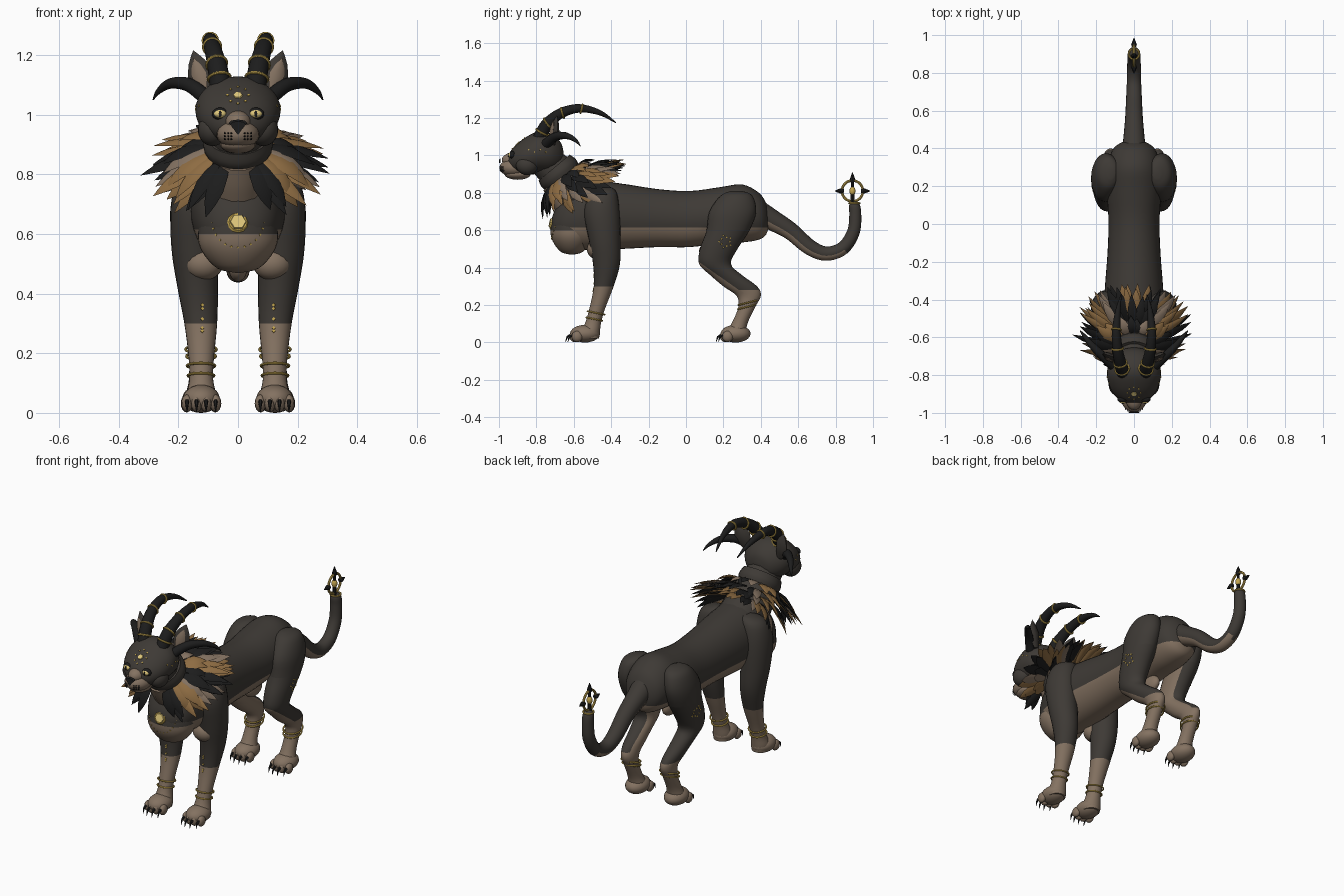
import bpy, bmesh, math, random
from mathutils import Vector as V
from mathutils.bvhtree import BVHTree

if "Cube" in bpy.data.objects:
    bpy.data.objects.remove(bpy.data.objects["Cube"])

random.seed(4)
COL = {"dark_fur": (.048, .042, .036), "tan_fur": (.23, .168, .12), "ochre": (.27, .15, .055),
       "black_horn": (.012, .012, .012), "gold": (.55, .38, .08), "pale_gold": (.75, .58, .2)}
MAT = {}
for n, c in COL.items():
    MAT[n] = bpy.data.materials.new(n)
    MAT[n].diffuse_color = (*c, 1)


def finish(name, bm, mats, planes=(), rule=None):
    """Turn a bmesh into an object; cut along planes, then colour faces by a rule."""
    for co, no in planes:
        bmesh.ops.bisect_plane(bm, geom=bm.verts[:] + bm.edges[:] + bm.faces[:], plane_co=co, plane_no=no)
    bmesh.ops.recalc_face_normals(bm, faces=bm.faces[:])
    for f in bm.faces:
        f.smooth = True
        if rule:
            f.material_index = int(rule(f.calc_center_median(), f.normal))
    me = bpy.data.meshes.new(name)
    bm.to_mesh(me)
    bm.free()
    for m in mats:
        me.materials.append(MAT[m])
    ob = bpy.data.objects.new(name, me)
    bpy.context.collection.objects.link(ob)
    return ob


def spline(rows, sub):
    """Catmull-Rom interpolation of number rows."""
    out = []
    for i in range(len(rows) - 1):
        p = [rows[max(0, min(len(rows) - 1, i + k))] for k in (-1, 0, 1, 2)]
        for j in range(sub):
            t = j / sub
            out.append([.5 * (2 * b + (c - a) * t + (2 * a - 5 * b + 4 * c - d) * t * t
                              + (3 * b - a - 3 * c + d) * t ** 3) for a, b, c, d in zip(*p)])
    return out + [list(rows[-1])]


def skin(name, rings, seg, mats, **kw):
    """Surface through elliptical rings given as (centre, u, v)."""
    bm = bmesh.new()
    loops = [[bm.verts.new(c + u * math.cos(k * math.tau / seg) + v * math.sin(k * math.tau / seg))
              for k in range(seg)] for c, u, v in rings]
    for a, b in zip(loops, loops[1:]):
        for k in range(seg):
            bm.faces.new((a[k], a[k - 1], b[k - 1], b[k]))
    bm.faces.new(loops[0])
    bm.faces.new(loops[-1][::-1])
    return finish(name, bm, mats, **kw)


def tube(name, pts, mats, ref=(1, 0, 0), seg=14, sub=5, **kw):
    """Tapered tube along rows of (x, y, z, radius)."""
    rows = spline(pts, sub)
    rings = []
    for i, r in enumerate(rows):
        d = V(rows[min(i + 1, len(rows) - 1)][:3]) - V(rows[max(i - 1, 0)][:3])
        u = V(ref) - d * (V(ref).dot(d) / d.length_squared)
        u.normalize()
        rings.append((V(r[:3]), u * r[3], u.cross(d.normalized()) * r[3]))
    return skin(name, rings, seg, mats, **kw)


def blob(name, co, r, mat, seg=20):
    bm = bmesh.new()
    bmesh.ops.create_uvsphere(bm, u_segments=seg, v_segments=seg * 2 // 3, radius=1)
    for v in bm.verts:
        v.co = V(co) + V(a * b for a, b in zip(v.co, r))
    return finish(name, bm, [mat])


def leaf(name, root, tip, n, w, th, mat, bend=0.0):
    d = V(tip) - V(root)
    side = d.cross(V(n)).normalized()
    n = side.cross(d).normalized()
    rings = [(V(root) + d * t + n * bend * math.sin(math.pi * t), side * w * k, n * th * k)
             for t, k in ((0, .45), (.25, .85), (.5, 1), (.75, .66), (.9, .3), (1, .02))]
    return skin(name, rings, 6, [mat])


def torus(name, co, R, r, axis, mat="gold"):
    rot = V(axis).to_track_quat('Z', 'Y').to_euler()
    bpy.ops.mesh.primitive_torus_add(location=co, rotation=rot, major_radius=R, minor_radius=r,
                                     major_segments=28, minor_segments=8)
    bpy.context.object.name = name
    bpy.context.object.data.materials.append(MAT[mat])


def plate(name, target, start, direction, r, mat="gold", sides=6, depth=.006):
    """Small flat plate laid on the surface hit from a start point."""
    me = target.data
    tree = BVHTree.FromPolygons([v.co for v in me.vertices], [p.vertices[:] for p in me.polygons])
    hit, no, *_ = tree.ray_cast(V(start), V(direction))
    if hit is None:
        return
    q = no.to_track_quat('Z', 'Y')
    u, v = q @ V((r, 0, 0)), q @ V((0, r, 0))
    skin(name, [(hit - no * .003, u, v), (hit + no * depth * .5, u * .85, v * .85)], sides, [mat])


X, Y, Z = V((1, 0, 0)), V((0, 1, 0)), V((0, 0, 1))

# Torso: rows of y, z, half width, half height
torso = [(-.72, .63, .02, .02), (-.70, .63, .08, .08), (-.64, .65, .13, .15), (-.52, .68, .16, .185),
         (-.35, .675, .155, .175), (-.15, .665, .14, .155), (.02, .66, .135, .15), (.18, .68, .145, .15),
         (.3, .69, .14, .155), (.39, .675, .115, .125), (.43, .66, .07, .08), (.445, .66, .02, .02)]
body = skin("torso", [(V((0, y, z)), X * a, Z * b) for y, z, a, b in spline(torso, 4)], 36,
            ["dark_fur", "tan_fur"], planes=[((0, 0, .615), Z)], rule=lambda c, n: c.z < .615)
chest = skin("chest", [(V((0, -.61, z)), X * r, Y * r * .85) for z, r in
                       spline([(.47, .01), (.485, .07), (.54, .12), (.6, .135), (.68, .115), (.75, .07), (.78, .02)], 4)],
             32, ["dark_fur", "tan_fur"], planes=[((0, 0, .6), Z)], rule=lambda c, n: c.z < .6)
blob("belly_tuft", (0, .14, .49), (.032, .07, .05), "tan_fur")

# Neck and collar
tube("neck", [(0, -.48, .74, .13), (0, -.6, .83, .125), (0, -.7, .92, .1), (0, -.78, 1.0, .09)], ["dark_fur"])
tube("throat", [(0, -.6, .72, .09), (0, -.655, .8, .09), (0, -.7, .86, .08)], ["tan_fur"])
tube("collar", [(0, -.655, .875, .108), (0, -.68, .905, .118), (0, -.705, .935, .108)], ["dark_fur"], seg=24)

# Head: rows of y, z, half width, half height
skull = [(-.655, 1.0, .02, .02), (-.67, 1.0, .075, .07), (-.72, 1.01, .125, .105), (-.79, 1.015, .143, .113),
         (-.86, .995, .13, .1), (-.91, .98, .1, .075), (-.94, .97, .06, .05), (-.955, .965, .02, .02)]
head = skin("head", [(V((0, y, z)), X * a, Z * b) for y, z, a, b in spline(skull, 4)], 32, ["dark_fur"])
blob("muzzle", (0, -.915, .935), (.072, .082, .05), "tan_fur")
blob("nose_bridge", (0, -.925, .975), (.045, .06, .04), "tan_fur")
blob("chin", (0, -.9, .9), (.06, .07, .03), "tan_fur")
skin("nose", [(V((0, -.993, .972)), X * .032, Z * .012), (V((0, -1.0, .968)), X * .026, Z * .01),
              (V((0, -1.0, .938)), X * .004, Z * .004)], 8, ["black_horn"])
plate("forehead_gem", head, (0, -1.2, 1.065), Y, .017, "pale_gold")
for k in range(8):
    a = k * math.tau / 8
    plate("forehead_dot", head, (.035 * math.cos(a), -1.2, 1.065 + .028 * math.sin(a)), Y, .005)

for s in (1, -1):
    # Face details
    blob("cheek", (s * .085, -.85, .95), (.05, .06, .055), "dark_fur")
    blob("eye_rim", (s * .06, -.928, 1.003), (.028, .018, .021), "black_horn")
    blob("eye", (s * .06, -.936, 1.003), (.021, .015, .014), "pale_gold")
    blob("pupil", (s * .06, -.949, 1.003), (.005, .004, .011), "black_horn", 10)
    for i in range(9):
        blob("whisker_spot", (s * (.022 + .011 * (i % 3)), -.99 + .006 * (i % 3), .918 + .01 * (i // 3)),
             (.0035, .008, .0035), "black_horn", 6)
    leaf("ear", (s * .105, -.71, 1.06), (s * .15, -.69, 1.215), (s * .3, -1, 0), .045, .02, "dark_fur")
    leaf("inner_ear", (s * .115, -.728, 1.08), (s * .148, -.708, 1.19), (s * .3, -1, 0), .026, .008, "tan_fur")

    # Large horns with gold bands, and the side horns
    horn = [(s * .058, -.785, 1.09, .036), (s * .07, -.745, 1.165, .033), (s * .086, -.67, 1.225, .028),
            (s * .094, -.57, 1.252, .023), (s * .085, -.46, 1.228, .014), (s * .068, -.375, 1.175, .003)]
    tube("horn", horn, ["black_horn"])
    for i in (0, 1, 2, 3):
        a, b = V(horn[i][:3]), V(horn[i + 1][:3])
        t = .45 if i == 0 else .1
        torus("horn_band", a.lerp(b, t), horn[i][3] + .001, .005, b - a)
    tube("side_horn", [(s * .11, -.75, 1.06, .027), (s * .165, -.7, 1.1, .024), (s * .225, -.64, 1.105, .018),
                       (s * .265, -.59, 1.08, .01), (s * .285, -.565, 1.05, .002)], ["black_horn"], ref=(0, 1, 0), seg=10)

    # Mane: rows of side reach, y, y swing, z, z swing, last angle
    for L, (rx, y0, yc, z0, zc, end) in enumerate([(.25, -.63, .14, .81, .16, 152), (.315, -.57, .19, .81, .16, 150),
                                                  (.29, -.5, .17, .8, .18, 135), (.24, -.42, .11, .79, .18, 112)]):
        for i in range(11):
            a = math.radians(6 + (end - 6) * i / 10 + random.uniform(-4, 4))
            k = random.uniform(.9, 1.06)
            radial = V((s * math.sin(a), .8 * math.cos(a), .58 * math.cos(a)))
            root = V((0, -.665 + .035 * L, .885 - .015 * L)) + radial * .1
            tip = V((s * rx * math.sin(a) * k, y0 + yc * math.cos(a) * k, z0 + zc * math.cos(a) * k))
            leaf("mane_feather", root, tip, radial * .8 + V((0, -.5, .5)), random.uniform(.024, .034), .007,
                 ("black_horn", "ochre", "tan_fur", "black_horn", "ochre")[(i * 2 + L * 3) % 5], .015)

    # Front leg: rows of z, x, y, half width, half depth
    front = [(.83, .1, -.43, .03, .03), (.8, .125, -.44, .07, .07), (.7, .145, -.45, .08, .095),
             (.55, .145, -.435, .078, .085), (.42, .135, -.425, .068, .072), (.3, .125, -.44, .055, .053),
             (.18, .123, -.475, .042, .042), (.11, .123, -.495, .04, .042), (.06, .123, -.51, .05, .05),
             (.02, .123, -.515, .048, .05)]
    rear = [(.81, .12, .27, .02, .03), (.785, .135, .27, .06, .085), (.7, .148, .25, .077, .125),
            (.6, .15, .225, .075, .115), (.5, .145, .175, .068, .1), (.42, .14, .155, .06, .085),
            (.36, .135, .215, .052, .085), (.3, .13, .29, .045, .09), (.25, .125, .335, .04, .065),
            (.19, .125, .325, .038, .045), (.11, .125, .29, .04, .042), (.06, .125, .27, .05, .05),
            (.02, .125, .265, .048, .05)]

    def limb(name, rows, planes, rule):
        return skin(name, [(V((s * x, y, z)), X * a, Y * b) for z, x, y, a, b in spline(rows, 4)], 24,
                    ["dark_fur", "tan_fur"], planes=planes, rule=rule)
    fleg = limb("front_leg", front, [((0, 0, .3), Z)], lambda c, n: c.z < .3)
    slant = V((0, .7, 1))
    rleg = limb("rear_leg", rear, [((0, 0, .28), Z), ((0, .07, .43), slant), ((s * .1, 0, 0), X), ((0, 0, .6), Z)],
                lambda c, n: c.z < .28 or (c - V((0, .07, .43))).dot(slant) < 0 or (abs(c.x) < .1 and c.z < .6))
    blob("inner_elbow", (s * .115, -.475, .5), (.065, .055, .055), "tan_fur")

    # Paws, toes and claws
    for px, py in ((.123, -.54), (.125, .265)):
        blob("paw", (s * px, py, .047), (.062, .08, .047), "tan_fur")
        for i in range(4):
            tx, ty = s * px + (i - 1.5) * .032, py - .06 + .012 * abs(i - 1.5)
            blob("toe", (tx, ty, .032), (.019, .03, .03), "tan_fur", 12)
            tube("claw", [(tx, ty - .02, .04, .008), (tx, ty - .04, .03, .006), (tx, ty - .05, .002, .001)],
                 ["black_horn"], seg=6, sub=3)

    # Ankle bracelets
    for z, y, R, c in ((.125, -.49, .044, .2), (.158, -.481, .047, .2), (.19, .325, .049, -.25), (.213, .33, .052, -.25)):
        torus("bracelet", (s * .124, y, z), R, .0045, (0, c, 1))

    # Gold marks on the limbs and flanks of the face
    for z in (.275, .285, .315, .35, .362):
        plate("leg_mark", fleg, (s * .12, -1, z), Y, .007, sides=4)
    for k in range(10):
        a, r = k * math.tau / 10, .033 if k % 2 else .024
        plate("thigh_mark", rleg, (s, .21 + r * math.cos(a), .54 + r * math.sin(a)), X * -s, .006, sides=4)
    for k in range(4):
        plate("temple_mark", head, (s, -.84 + .03 * k, 1.03 - .012 * (k % 2)), X * -s, .005, sides=4)

# Chest gem with a ring of small marks
plate("chest_gem_setting", chest, (0, -1, .64), Y, .036, "gold", 12)
plate("chest_gem", chest, (0, -1, .64), Y, .03, "pale_gold", 6, .02)
for k in range(24):
    a = k * math.tau / 24
    plate("chest_mark", chest, (.085 * math.cos(a), -1, .64 + .085 * math.sin(a)), Y, .0045, sides=4)

# Tail with pale underside
tube("tail", [(0, .38, .7, .065), (0, .46, .655, .056), (0, .56, .595, .047), (0, .66, .51, .042), (0, .75, .475, .038),
              (0, .84, .505, .036), (0, .895, .59, .034), (0, .905, .68, .032), (0, .9, .735, .029), (0, .897, .755, .01)],
     ["dark_fur", "tan_fur"], seg=20,
     rule=lambda c, n: c.y < .85 and n.z < -.3)

# Tail ornament: gold ring, core and four spikes
hub = V((0, .89, .81))
torus("tail_ring", hub, .056, .007, X)
torus("tail_band", (0, .9, .745), .028, .005, Z)
blob("tail_core", hub, (.016, .016, .024), "gold", 12)
tube("tail_stem", [(0, .89, .74, .013), (0, .89, .79, .01), (0, .89, .86, .007)], ["black_horn"], seg=8)
for d, r in ((Z, .1), (-Y, .095), (Y, .095)):
    a, b, c = hub + d * .045, hub + d * .06, hub + d * r
    tube("tail_spike", [(*a, .008), (*b, .015), (*c, .001)], ["black_horn"], seg=8, sub=2)

# Smooth shading that keeps sharp edges
bpy.ops.object.select_all(action='SELECT')
bpy.context.view_layer.objects.active = body
bpy.ops.object.shade_smooth_by_angle(angle=math.radians(40))

for m in bpy.data.materials:
    if m.users and not m.is_grease_pencil:
        m.use_nodes = True
        m.node_tree.nodes["Principled BSDF"].inputs["Base Color"].default_value = m.diffuse_color
